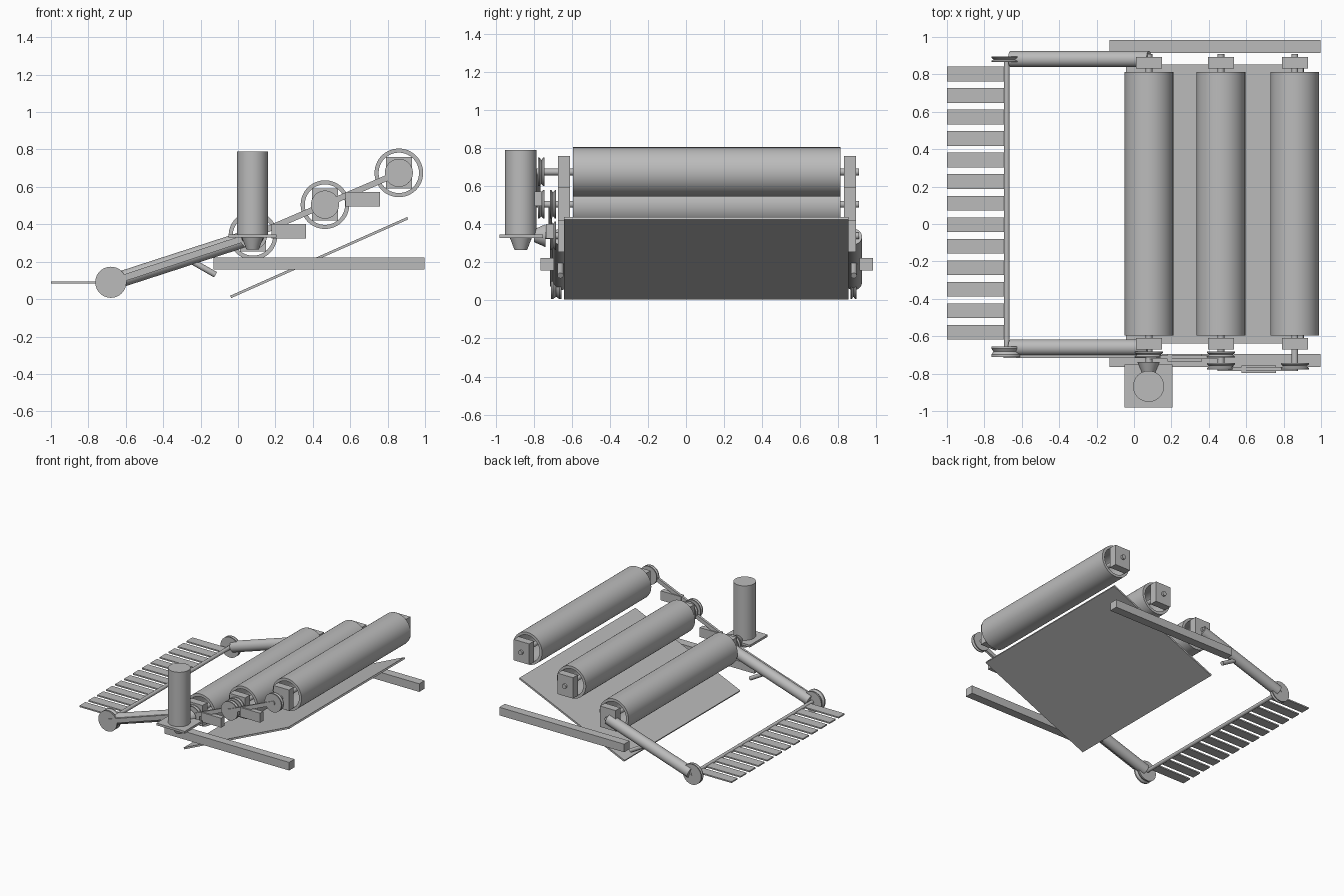
import bpy, bmesh, math
from mathutils import Vector, Matrix

cube = bpy.data.objects.get("Cube")
if cube:
    bpy.data.objects.remove(cube, do_unlink=True)

grey = bpy.data.materials.new("plain_grey")
grey.use_nodes = True
colour = (0.5, 0.5, 0.5, 1)
grey.diffuse_color = colour
grey.node_tree.nodes["Principled BSDF"].inputs["Base Color"].default_value = colour


def finish(name, bm, smooth=False):
    bmesh.ops.recalc_face_normals(bm, faces=bm.faces)
    mesh = bpy.data.meshes.new(name)
    bm.to_mesh(mesh)
    bm.free()
    mesh.materials.append(grey)
    obj = bpy.data.objects.new(name, mesh)
    bpy.context.collection.objects.link(obj)
    if smooth:
        bpy.ops.object.select_all(action="DESELECT")
        obj.select_set(True)
        bpy.context.view_layer.objects.active = obj
        bpy.ops.object.shade_smooth_by_angle(angle=math.radians(35))
    return obj


def box(name, low, high):
    low, high = Vector(low), Vector(high)
    bm = bmesh.new()
    bmesh.ops.create_cube(bm, size=1)
    bmesh.ops.scale(bm, vec=high - low, verts=bm.verts)
    bmesh.ops.translate(bm, vec=(low + high) / 2, verts=bm.verts)
    return finish(name, bm)


def rod(name, start, end, r1, r2=None, sides=48):
    """Cylinder or cone frustum between two points."""
    start, end = Vector(start), Vector(end)
    axis = end - start
    turn = axis.to_track_quat("Z", "Y").to_matrix().to_4x4()
    bm = bmesh.new()
    bmesh.ops.create_cone(bm, cap_ends=True, segments=sides, radius1=r1,
                          radius2=r1 if r2 is None else r2, depth=axis.length,
                          matrix=Matrix.Translation((start + end) / 2) @ turn)
    return finish(name, bm, True)


def lathe(name, x, z, profile, sides=64):
    """Closed (radius, y) profile spun around an axis along y."""
    bm = bmesh.new()
    rings = []
    for i in range(sides):
        a = math.tau * i / sides
        rings.append([bm.verts.new((x + r * math.cos(a), y, z + r * math.sin(a)))
                      for r, y in profile])
    n = len(profile)
    for i in range(sides):
        a, b = rings[i], rings[(i + 1) % sides]
        for j in range(n):
            k = (j + 1) % n
            bm.faces.new((a[j], a[k], b[k], b[j]))
    return finish(name, bm, True)


def link(name, a, b, radius, y0, y1):
    """Flat bar with round ends between two (x, z) points."""
    a, b = Vector(a), Vector(b)
    heading = math.atan2(b.y - a.y, b.x - a.x)
    bm = bmesh.new()
    outline = []
    for centre, offset in ((b, -math.pi / 2), (a, math.pi / 2)):
        for i in range(9):
            t = heading + offset + math.pi * i / 8
            outline.append(bm.verts.new((centre.x + radius * math.cos(t), y0,
                                         centre.y + radius * math.sin(t))))
    face = bm.faces.new(outline)
    new = bmesh.ops.extrude_face_region(bm, geom=[face])["geom"]
    bmesh.ops.translate(bm, vec=(0, y1 - y0, 0),
                        verts=[v for v in new if isinstance(v, bmesh.types.BMVert)])
    return finish(name, bm, True)


def pulley(name, x, z, y0, y1, radius=0.075):
    mid, w = (y0 + y1) / 2, (y1 - y0) / 2
    lathe(name, x, z, [(0.01, y0), (radius, y0), (radius, mid - w * 0.6),
                       (radius - 0.012, mid), (radius, mid + w * 0.6),
                       (radius, y1), (0.01, y1)])


# Hollow rollers with shafts and bearing blocks
axles = [(0.08, 0.34), (0.465, 0.505), (0.86, 0.675)]
shaft_fronts = [-0.75, -0.785, -0.785]
for i, (x, z) in enumerate(axles):
    tag = str(i + 1)
    lathe("roller_" + tag, x, z, [(0.13, -0.595), (0.13, 0.813),
                                  (0.108, 0.813), (0.108, -0.595)])
    rod("roller_shaft_" + tag, (x, shaft_fronts[i], z), (x, 0.91, z), 0.018, sides=24)
    for side, y in (("front", -0.641), ("back", 0.862)):
        box(f"bearing_block_{side}_{tag}", (x - 0.07, y - 0.031, z - 0.085),
            (x + 0.07, y + 0.031, z + 0.085))

# Drive pulleys, links and tensioner blocks
for i, y in ((0, -0.715), (1, -0.777)):
    a, b = axles[i], axles[i + 1]
    pulley(f"drive_pulley_{i + 1}_lower", *a, y, y + 0.033)
    pulley(f"drive_pulley_{i + 1}_upper", *b, y, y + 0.033)
    link(f"drive_link_{i + 1}", a, b, 0.016, y - 0.008, y + 0.012)
    x, z = ((0.18, 0.325), (0.575, 0.495))[i]
    box(f"tensioner_block_{i + 1}", (x, y - 0.02, z), (x + 0.183, y + 0.02, z + 0.077))

# Motor with mounting plate and bevel gears
rod("motor", (0.078, -0.868, 0.345), (0.078, -0.868, 0.79), 0.083)
box("motor_plate", (-0.05, -0.98, 0.328), (0.205, -0.752, 0.346))
rod("motor_bevel_gear", (0.078, -0.868, 0.335), (0.078, -0.868, 0.265), 0.06, 0.033)
rod("shaft_bevel_gear", (0.078, -0.738, 0.34), (0.078, -0.8, 0.34), 0.06, 0.033)

# Sloped feed sheet
sheet = box("feed_sheet", (-0.518, -0.64, -0.007), (0.518, 0.853, 0.007))
sheet.rotation_euler.y = -math.atan2(0.42, 0.945)
sheet.location = (0.434, 0, 0.222)

# Side rails
for side, y in (("front", -0.73), ("back", 0.948)):
    box("side_rail_" + side, (-0.13, y - 0.035, 0.157), (0.997, y + 0.035, 0.223))

# Lifting arms with end wheels and braces
for side, y, wheel in (("front", -0.66, (-0.71, -0.655)), ("back", 0.882, (0.865, 0.895))):
    rod("lifting_arm_" + side, (-0.66, y, 0.095), (0.08, y, 0.335), 0.043)
    pulley("arm_wheel_" + side, -0.68, 0.09, *wheel, radius=0.083)
    rod("arm_brace_" + side, (-0.26, y, 0.21), (-0.12, y, 0.13), 0.016, sides=24)
link("arm_drive_link", (-0.68, 0.09), axles[0], 0.018, -0.716, -0.70)

# Rake shaft and slats
rod("rake_shaft", (-0.68, -0.7, 0.09), (-0.68, 0.89, 0.09), 0.015, sides=24)
for i in range(13):
    y = 0.802 - i * 0.115
    box(f"rake_slat_{i + 1}", (-1.0, y - 0.039, 0.084), (-0.68, y + 0.039, 0.095))
